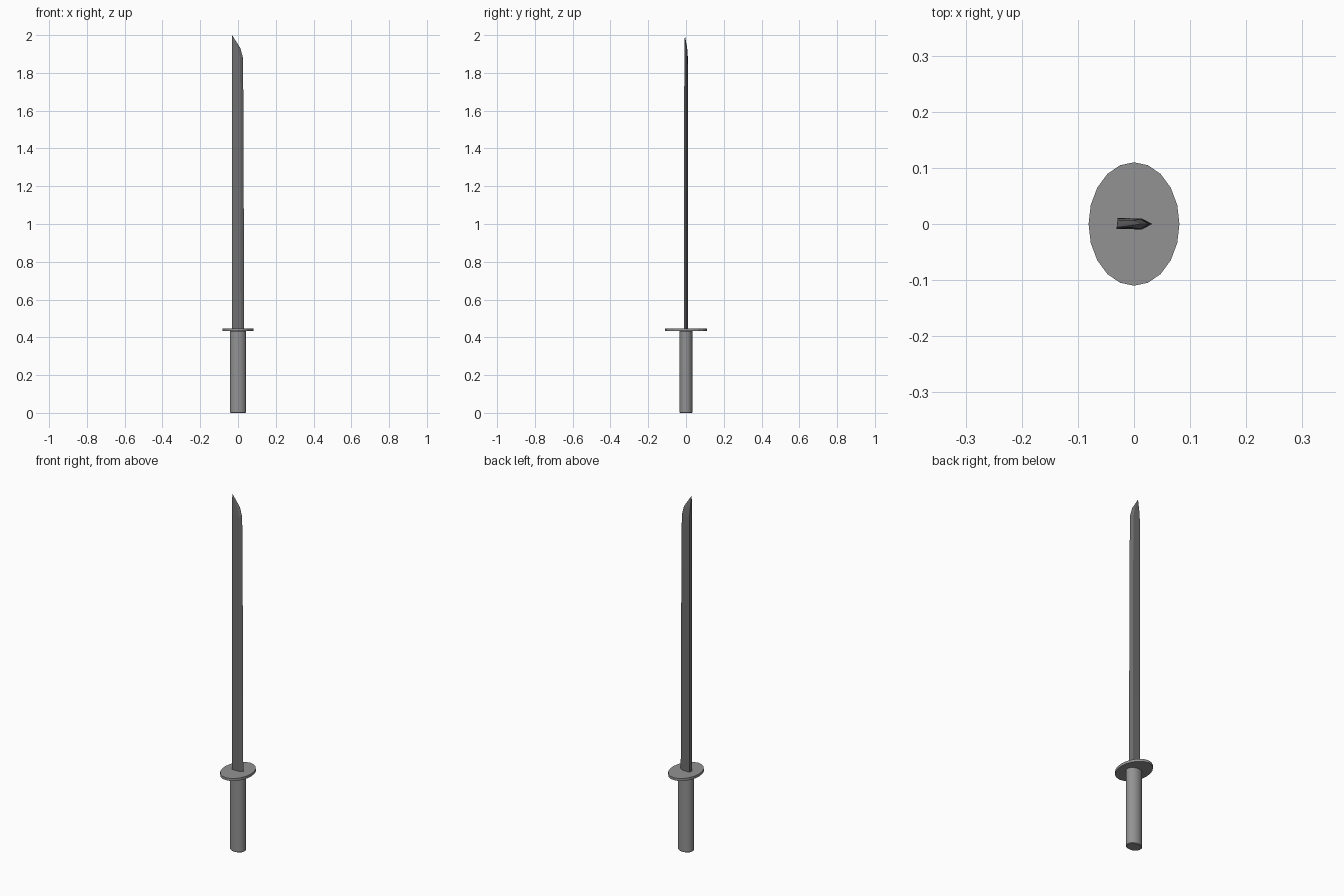
import bpy, bmesh
from math import radians

if "Cube" in bpy.data.objects:
    bpy.data.objects.remove(bpy.data.objects["Cube"])


def material(name, value):
    mat = bpy.data.materials.new(name)
    mat.diffuse_color = (value, value, value, 1)
    mat.use_nodes = True
    mat.node_tree.nodes["Principled BSDF"].inputs["Base Color"].default_value = mat.diffuse_color
    return mat


grip_grey = material("grip_grey", 0.29)
steel_dark = material("steel_dark", 0.16)


def elliptic_disc(name, rx, ry, z0, z1, sides):
    bpy.ops.mesh.primitive_cylinder_add(vertices=sides, radius=1, depth=1,
                                        location=(0, 0, (z0 + z1) / 2))
    ob = bpy.context.object
    ob.name = name
    ob.scale = (rx, ry, z1 - z0)
    bpy.ops.object.transform_apply(location=False, rotation=False, scale=True)
    ob.data.materials.append(grip_grey)
    return ob


# Handle: oval grip with slightly softened rims
handle = elliptic_disc("handle", 0.043, 0.035, 0.0, 0.435, 32)
bevel = handle.modifiers.new("rim", 'BEVEL')
bevel.width = 0.003
bevel.segments = 1
bevel.limit_method = 'ANGLE'
bevel.angle_limit = radians(40)
bpy.ops.object.shade_smooth_by_angle(angle=radians(30))

# Guard: thin oval plate, faceted
elliptic_disc("guard", 0.081, 0.11, 0.433, 0.447, 20)

# Blade: five-sided section (flat spine, bevelled cutting edge) lofted upward
# station: z, cutting edge x, spine +y, spine -y, ridge half thickness, bevel width
stations = [
    (0.44, 0.033, 0.011, -0.009, 0.0095, 0.018),
    (0.88, 0.031, 0.011, -0.009, 0.0095, 0.017),
    (1.60, 0.029, 0.010, -0.009, 0.0095, 0.016),
    (1.88, 0.026, 0.010, -0.009, 0.0090, 0.015),
    (1.93, 0.013, 0.006, -0.009, 0.0065, 0.013),
]
bm = bmesh.new()
rings = []
for z, edge, back, front, half, width in stations:
    section = [(-0.029, back), (-0.031, front), (edge - width, -half),
               (edge, 0.0), (edge - width, half)]
    rings.append([bm.verts.new((x, y, z)) for x, y in section])
for lower, upper in zip(rings, rings[1:]):
    for i in range(5):
        j = (i + 1) % 5
        bm.faces.new((lower[i], lower[j], upper[j], upper[i]))
bm.faces.new(rings[0][::-1])

# Slanted point
tip = bm.verts.new((-0.031, -0.006, 2.0))
for i in range(5):
    bm.faces.new((rings[-1][i], rings[-1][(i + 1) % 5], tip))
bmesh.ops.recalc_face_normals(bm, faces=bm.faces)
mesh = bpy.data.meshes.new("blade")
bm.to_mesh(mesh)
bm.free()
mesh.materials.append(steel_dark)
bpy.context.collection.objects.link(bpy.data.objects.new("blade", mesh))
